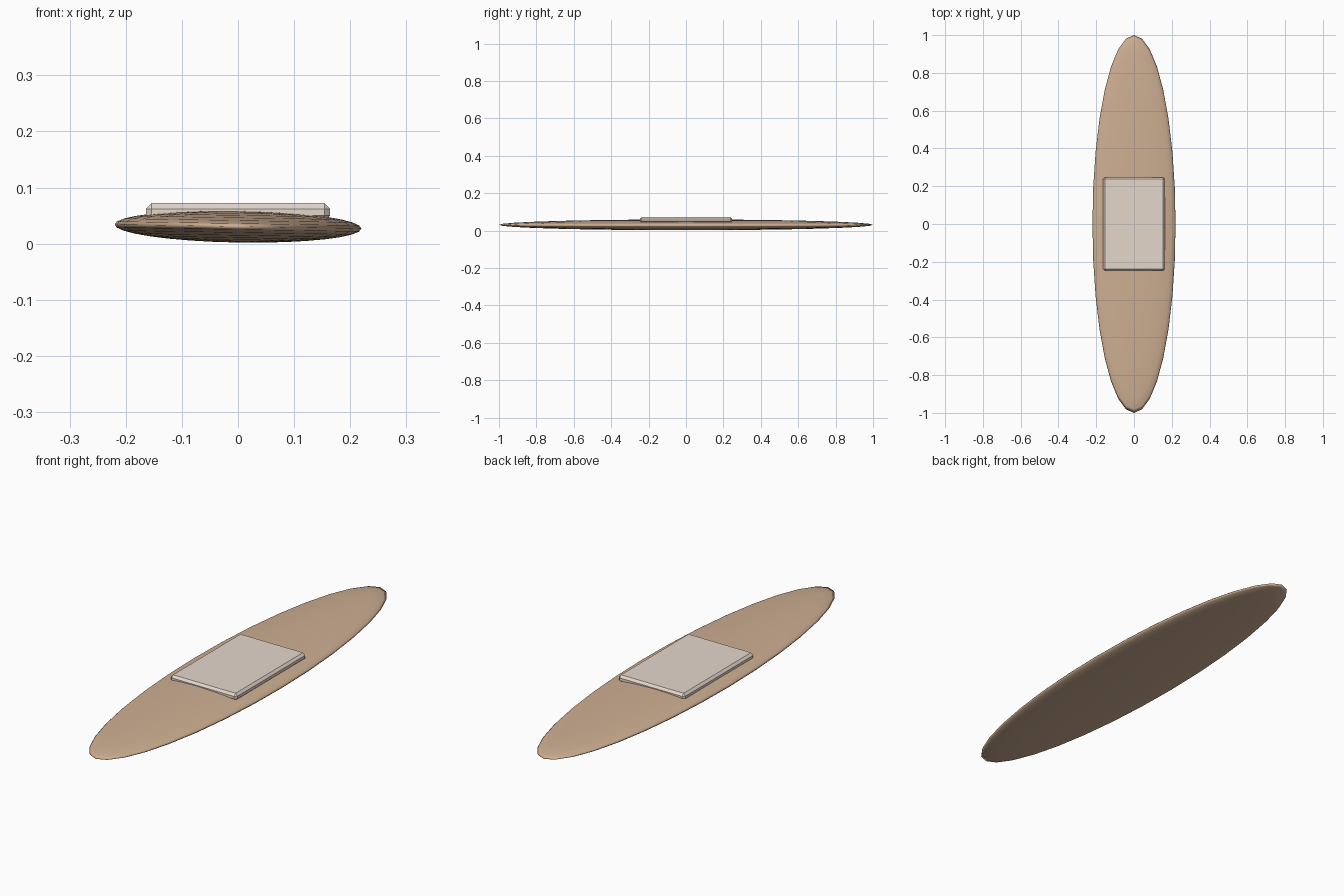
import bpy, math

if "Cube" in bpy.data.objects:
    bpy.data.objects.remove(bpy.data.objects["Cube"])


def paint(obj, name, rgb):
    mat = bpy.data.materials.new(name)
    mat.diffuse_color = (*rgb, 1)
    mat.use_nodes = True
    mat.node_tree.nodes["Principled BSDF"].inputs["Base Color"].default_value = mat.diffuse_color
    obj.data.materials.append(mat)


# Strip: flattened smooth ellipsoid, rolled very slightly about its length
bpy.ops.mesh.primitive_uv_sphere_add(segments=32, ring_count=16, radius=1,
                                     location=(0, 0, 0.0305),
                                     rotation=(0, math.radians(0.95), 0))
strip = bpy.context.object
strip.name = "adhesive_strip"
strip.scale = (0.22, 1.0, 0.0285)
bpy.ops.object.transform_apply(location=False, rotation=True, scale=True)
bpy.ops.object.shade_smooth()
paint(strip, "tan", (0.62, 0.43, 0.29))

# Pad: thin chamfered slab sunk into the top of the strip
bpy.ops.mesh.primitive_cube_add(size=1, location=(0, 0, 0.056))
pad = bpy.context.object
pad.name = "gauze_pad"
pad.scale = (0.328, 0.494, 0.032)
bpy.ops.object.transform_apply(location=False, rotation=False, scale=True)
bevel = pad.modifiers.new("chamfer", 'BEVEL')
bevel.width = 0.01
bevel.segments = 1
paint(pad, "off_white", (0.78, 0.68, 0.60))
